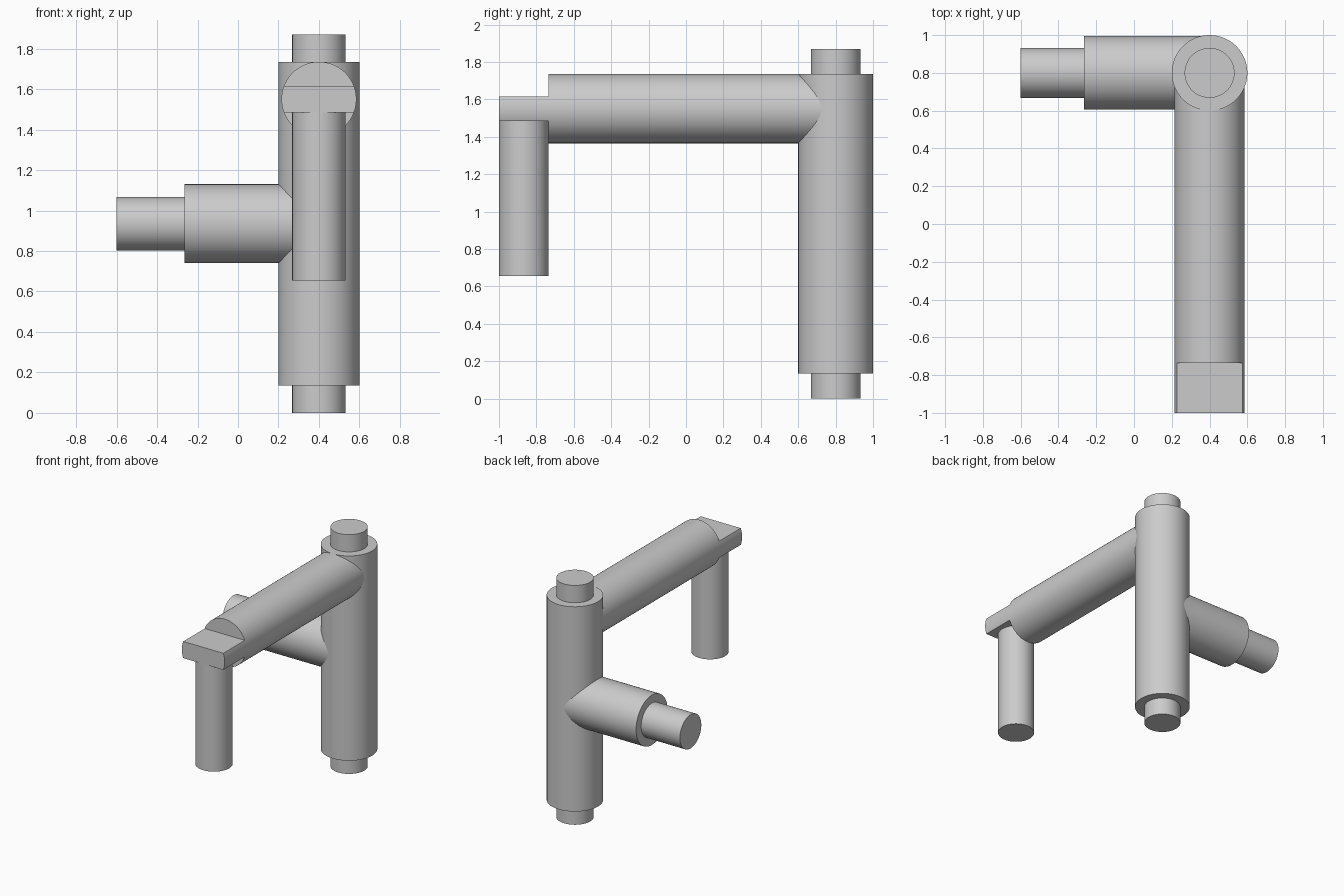
import bpy
import bmesh
import math
from mathutils import Matrix, Vector

cube = bpy.data.objects.get("Cube")
if cube:
    bpy.data.objects.remove(cube, do_unlink=True)

grey = bpy.data.materials.new("plain grey")
grey.use_nodes = True
colour = (0.6, 0.6, 0.6, 1)
grey.diffuse_color = colour
grey.node_tree.nodes["Principled BSDF"].inputs["Base Color"].default_value = colour


def rod(name, start, end, radius, slab=None):
    """Smooth capped cylinder between two points, optionally trimmed to a z range."""
    start, end = Vector(start), Vector(end)
    axis = end - start
    turn = axis.to_track_quat("Z", "Y").to_matrix().to_4x4()
    bm = bmesh.new()
    bmesh.ops.create_cone(bm, cap_ends=True, segments=96, radius1=radius,
                          radius2=radius, depth=axis.length,
                          matrix=Matrix.Translation((start + end) / 2) @ turn)
    if slab:
        for height, side in zip(slab, (-1, 1)):
            cut = bmesh.ops.bisect_plane(
                bm, geom=bm.verts[:] + bm.edges[:] + bm.faces[:],
                plane_co=(0, 0, height), plane_no=(0, 0, side), clear_outer=True)
            edges = [e for e in cut["geom_cut"] if isinstance(e, bmesh.types.BMEdge)]
            bmesh.ops.edgeloop_fill(bm, edges=edges)
        bmesh.ops.recalc_face_normals(bm, faces=bm.faces[:])
    mesh = bpy.data.meshes.new(name)
    bm.to_mesh(mesh)
    bm.free()
    mesh.materials.append(grey)
    obj = bpy.data.objects.new(name, mesh)
    bpy.context.collection.objects.link(obj)
    bpy.ops.object.select_all(action="DESELECT")
    obj.select_set(True)
    bpy.context.view_layer.objects.active = obj
    bpy.ops.object.shade_smooth_by_angle(angle=math.radians(30))
    return obj


X, Y = 0.4, 0.8            # post axis
PIN, ARM_Z, SIDE_Z = 0.132, 1.55, 0.935
NOTCH = -0.735             # where the long arm narrows to its tab

# Upright post with a thinner pin through both ends
rod("post", (X, Y, 0.135), (X, Y, 1.735), 0.2)
rod("post_pin", (X, Y, 0), (X, Y, 1.87), PIN)

# Long arm to the front, ending in a flat tab with a hanging pin
rod("front_arm", (X, NOTCH, ARM_Z), (X, Y, ARM_Z), 0.185)
rod("arm_tab", (X, -1, ARM_Z), (X, NOTCH, ARM_Z), 0.185, (1.485, 1.615))
rod("hanging_pin", (X, -1 + PIN, 0.655), (X, -1 + PIN, 1.49), PIN)

# Short side arm with its pin
rod("side_arm", (-0.265, Y, SIDE_Z), (X, Y, SIDE_Z), 0.195)
rod("side_pin", (-0.6, Y, SIDE_Z), (X, Y, SIDE_Z), PIN)
